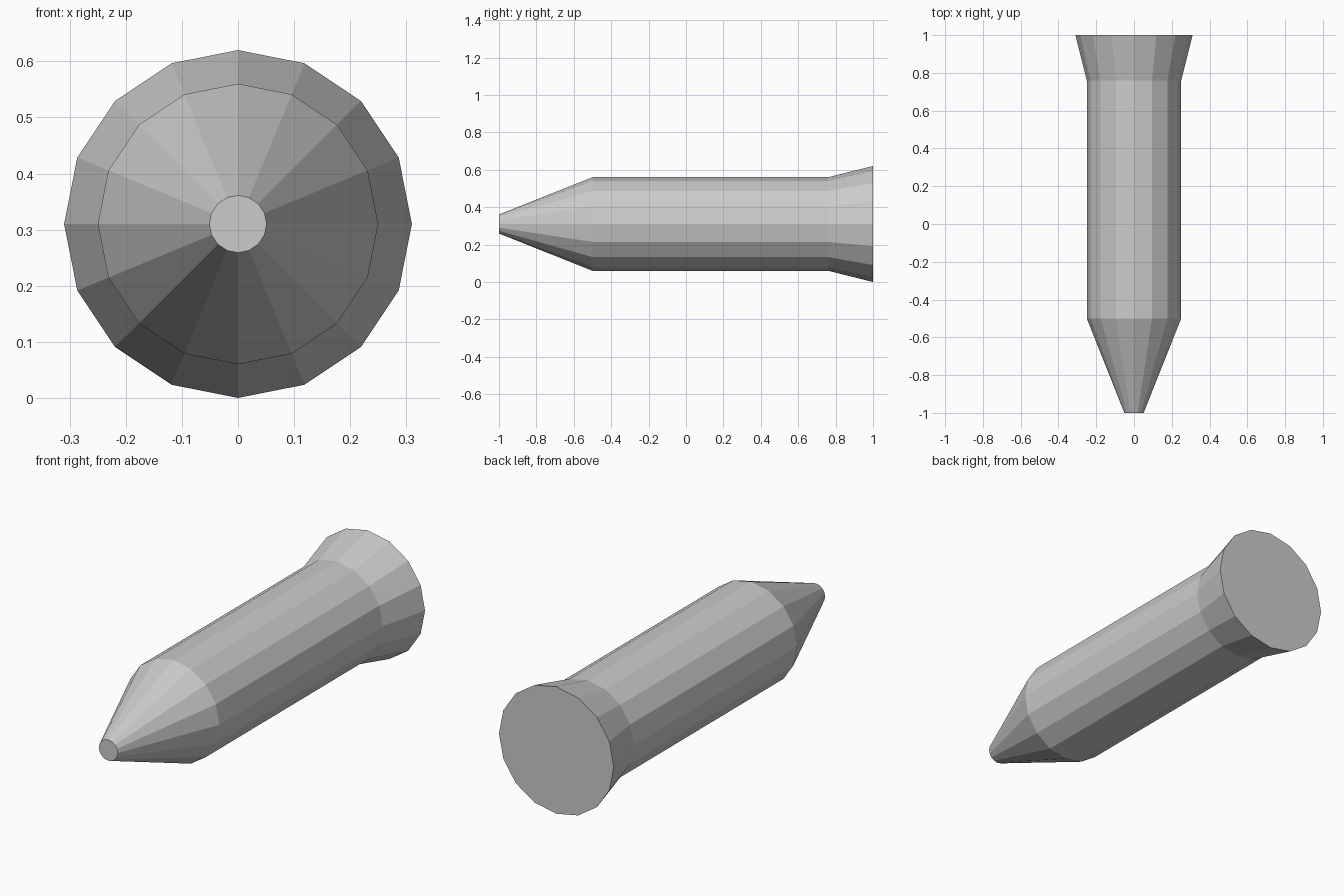
import bpy, bmesh
from math import sin, cos, tau

if "Cube" in bpy.data.objects:
    bpy.data.objects.remove(bpy.data.objects["Cube"])

SIDES = 16
CENTRE_Z = 0.31
# (y, radius) from blunt tip to flared base
PROFILE = [(-1.0, 0.051), (-0.5, 0.25), (0.76, 0.25), (1.0, 0.31)]

bm = bmesh.new()

# rings along the y axis
rings = [[bm.verts.new((r * cos(tau * i / SIDES), y, CENTRE_Z + r * sin(tau * i / SIDES)))
          for i in range(SIDES)] for y, r in PROFILE]

# nose cone, body and flared skirt walls
for a, b in zip(rings, rings[1:]):
    for i in range(SIDES):
        j = (i + 1) % SIDES
        bm.faces.new((a[i], a[j], b[j], b[i]))

# flat end caps
bm.faces.new(rings[0])
bm.faces.new(rings[-1])
bmesh.ops.recalc_face_normals(bm, faces=bm.faces)

mesh = bpy.data.meshes.new("bullet_body")
bm.to_mesh(mesh)
bm.free()
bpy.context.collection.objects.link(bpy.data.objects.new("bullet_body", mesh))
